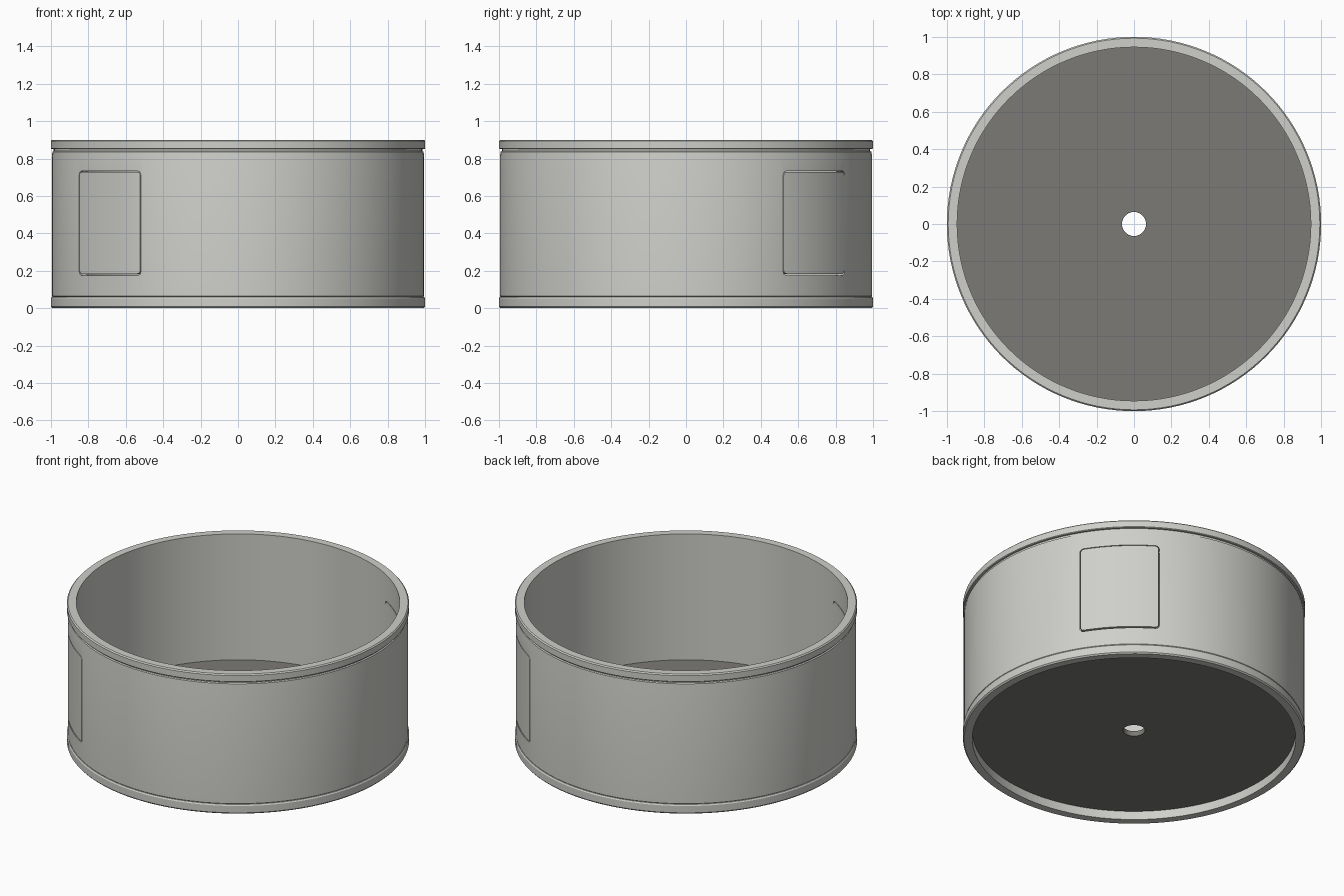
import bpy, bmesh, math
from mathutils import Matrix

if "Cube" in bpy.data.objects:
    bpy.data.objects.remove(bpy.data.objects["Cube"], do_unlink=True)

SEGMENTS = 128
INNER = 0.945


def material(name, colour):
    mat = bpy.data.materials.new(name)
    mat.use_nodes = True
    mat.diffuse_color = (*colour, 1)
    mat.node_tree.nodes["Principled BSDF"].inputs["Base Color"].default_value = (*colour, 1)
    return mat


light_grey = material("light grey", (0.62, 0.62, 0.59))
dark_grey = material("dark grey", (0.20, 0.195, 0.18))


def add_object(name, bm, mat):
    bmesh.ops.recalc_face_normals(bm, faces=bm.faces)
    mesh = bpy.data.meshes.new(name)
    bm.to_mesh(mesh)
    bm.free()
    mesh.materials.append(mat)
    obj = bpy.data.objects.new(name, mesh)
    bpy.context.collection.objects.link(obj)
    return obj


def lathe(name, profile, mat):
    """Spin a closed (radius, height) outline about the z axis."""
    bm = bmesh.new()
    rings = []
    for i in range(SEGMENTS):
        a = math.tau * i / SEGMENTS
        rings.append([bm.verts.new((r * math.cos(a), r * math.sin(a), z)) for r, z in profile])
    n = len(profile)
    for i, ring in enumerate(rings):
        after = rings[(i + 1) % SEGMENTS]
        for j in range(n):
            k = (j + 1) % n
            bm.faces.new((ring[j], after[j], after[k], ring[k]))
    return add_object(name, bm, mat)


def rounded_prism(name, angle, half_width, bottom, top, radius):
    """Rounded rectangle pushed outwards through the wall at the given angle."""
    bm = bmesh.new()
    outline = []
    middle, half_height = (bottom + top) / 2, (top - bottom) / 2
    for corner, (sy, sz) in enumerate(((1, 1), (-1, 1), (-1, -1), (1, -1))):
        for step in range(5):
            a = math.pi / 2 * (corner + step / 4)
            outline.append(bm.verts.new((
                0.8, sy * (half_width - radius) + radius * math.cos(a),
                middle + sz * (half_height - radius) + radius * math.sin(a))))
    face = bm.faces.new(outline)
    out = bmesh.ops.extrude_face_region(bm, geom=[face])["geom"]
    bmesh.ops.translate(bm, vec=(0.4, 0, 0), verts=[v for v in out if isinstance(v, bmesh.types.BMVert)])
    bmesh.ops.rotate(bm, cent=(0, 0, 0), matrix=Matrix.Rotation(angle, 3, "Z"), verts=bm.verts)
    obj = add_object(name, bm, light_grey)
    obj.hide_render = True
    obj.hide_set(True)
    return obj


def boolean(obj, cutter, operation):
    mod = obj.modifiers.new(operation.title(), "BOOLEAN")
    mod.operation, mod.object, mod.solver = operation, cutter, "EXACT"


def finish(obj):
    """Apply the cuts and shade the curved faces smooth."""
    bpy.ops.object.select_all(action="DESELECT")
    obj.select_set(True)
    bpy.context.view_layer.objects.active = obj
    for mod in list(obj.modifiers):
        bpy.ops.object.modifier_apply(modifier=mod.name)
    bpy.ops.object.shade_smooth_by_angle(angle=math.radians(25))


# Outlines of the wall and its two rims
wall_outline = [(INNER, 0.06), (0.99, 0.06), (0.995, 0.065), (0.995, 0.81), (0.992, 0.83),
                (0.992, 0.836), (0.985, 0.84), (INNER, 0.84)]
top_outline = [(INNER, 0.84), (0.985, 0.84), (0.985, 0.85), (0.996, 0.85), (1, 0.854),
               (1, 0.893), (0.993, 0.9), (INNER, 0.9)]
bottom_outline = [(INNER, 0), (0.993, 0), (1, 0.008), (1, 0.052), (0.995, 0.06), (INNER, 0.06)]

wall = lathe("drum_wall", wall_outline, light_grey)
parts = [wall, lathe("top_rim", top_outline, light_grey), lathe("bottom_rim", bottom_outline, light_grey)]

# Floor disc with a centre hole
parts.append(lathe("floor_disc", [(0.064, 0.055), (INNER, 0.055), (INNER, 0.088), (0.064, 0.088)], dark_grey))

# Two opposite access panels, each set in its own opening
cutters = []
for side, angle in (("back_left", math.radians(45)), ("front_right", math.radians(225))):
    panel = lathe(side + "_panel", wall_outline, light_grey)
    core = rounded_prism(side + "_panel_core", angle, 0.229, 0.184, 0.729, 0.02)
    opening = rounded_prism(side + "_opening_cutter", angle, 0.233, 0.175, 0.733, 0.022)
    boolean(panel, core, "INTERSECT")
    boolean(wall, opening, "DIFFERENCE")
    parts.append(panel)
    cutters += [core, opening]

for part in parts:
    finish(part)
for cutter in cutters:
    bpy.data.objects.remove(cutter, do_unlink=True)
